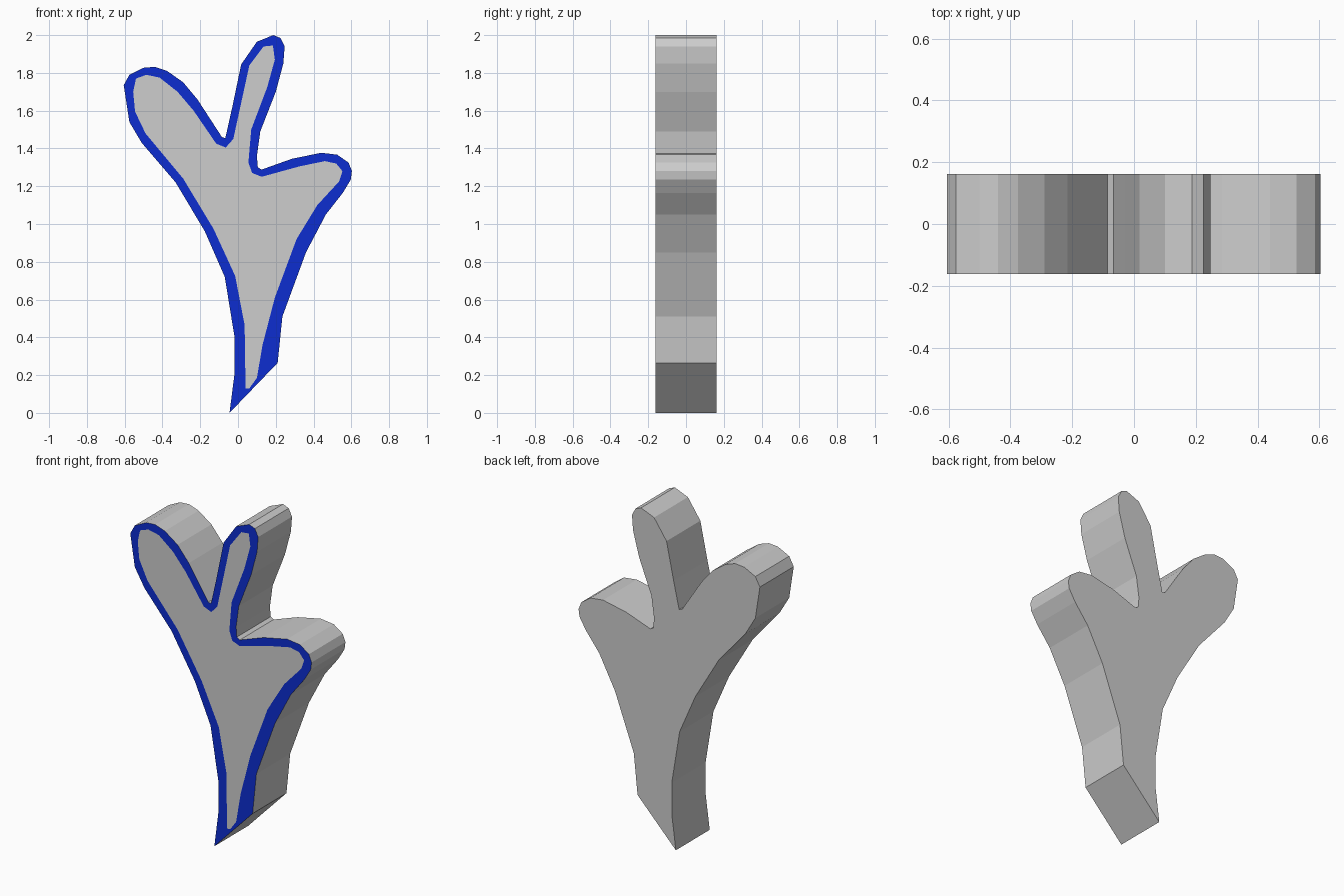
import bpy, bmesh

HALF_DEPTH = 0.161

# Outer silhouette (x, z), counter-clockwise from the pointed foot
OUTLINE = [
    (-.045, 0), (.21, .265), (.235, .51), (.36, .85), (.465, 1.05), (.555, 1.165),
    (.597, 1.235), (.603, 1.28), (.585, 1.325), (.525, 1.367), (.44, 1.377),
    (.285, 1.345), (.125, 1.288), (.105, 1.30), (.10, 1.36), (.118, 1.49),
    (.20, 1.70), (.24, 1.85), (.247, 1.94), (.225, 1.985), (.187, 2.0),
    (.10, 1.965), (.017, 1.845), (-.03, 1.62), (-.067, 1.455), (-.085, 1.46),
    (-.215, 1.66), (-.29, 1.75), (-.375, 1.81), (-.44, 1.832), (-.50, 1.827),
    (-.575, 1.79), (-.605, 1.735), (-.575, 1.54), (-.51, 1.43), (-.33, 1.22),
    (-.175, .96), (-.07, .72), (-.018, .40), (-.018, .21),
]

# Inner edge of the painted border on the front
INNER = [
    (.04, .13), (.06, .13), (.10, .185), (.13, .36), (.195, .61), (.31, .92),
    (.42, 1.10), (.535, 1.225), (.553, 1.28), (.52, 1.32), (.46, 1.333),
    (.325, 1.305), (.125, 1.25), (.075, 1.27), (.055, 1.325), (.07, 1.50),
    (.155, 1.725), (.195, 1.87), (.185, 1.945), (.135, 1.94), (.06, 1.84),
    (.01, 1.61), (-.025, 1.45), (-.065, 1.405), (-.115, 1.425), (-.235, 1.60),
    (-.32, 1.70), (-.415, 1.775), (-.485, 1.79), (-.54, 1.77), (-.555, 1.70),
    (-.545, 1.595), (-.49, 1.48), (-.29, 1.24), (-.13, .975), (-.015, .725),
    (.035, .465),
]


def make_material(name, color):
    mat = bpy.data.materials.new(name)
    mat.diffuse_color = (*color, 1)
    return mat


def ring(bm, points, y):
    return [bm.verts.new((x, y, z)) for x, z in points]


def loop_edges(bm, verts):
    return [bm.edges.new((verts[i - 1], verts[i])) for i in range(len(verts))]


bm = bmesh.new()
front = ring(bm, OUTLINE, -HALF_DEPTH)
inner = ring(bm, INNER, -HALF_DEPTH)
back = ring(bm, OUTLINE, HALF_DEPTH)

# Blue border: the band between the two front loops
edges = loop_edges(bm, front) + loop_edges(bm, inner)
bmesh.ops.triangle_fill(bm, edges=edges, use_beauty=True, normal=(0, -1, 0))
for f in bm.faces:
    f.material_index = 1

# Grey front panel, back and side walls
bm.faces.new(inner)
bm.faces.new(back[::-1])
for i in range(len(front)):
    bm.faces.new((front[i - 1], back[i - 1], back[i], front[i]))
bmesh.ops.recalc_face_normals(bm, faces=bm.faces[:])

mesh = bpy.data.meshes.new("branching_plate")
bm.to_mesh(mesh)
bm.free()
mesh.materials.append(make_material("light grey", (0.61, 0.61, 0.61)))
mesh.materials.append(make_material("blue border", (0.004, 0.027, 0.63)))
obj = bpy.data.objects.new("branching_plate", mesh)
bpy.context.collection.objects.link(obj)
